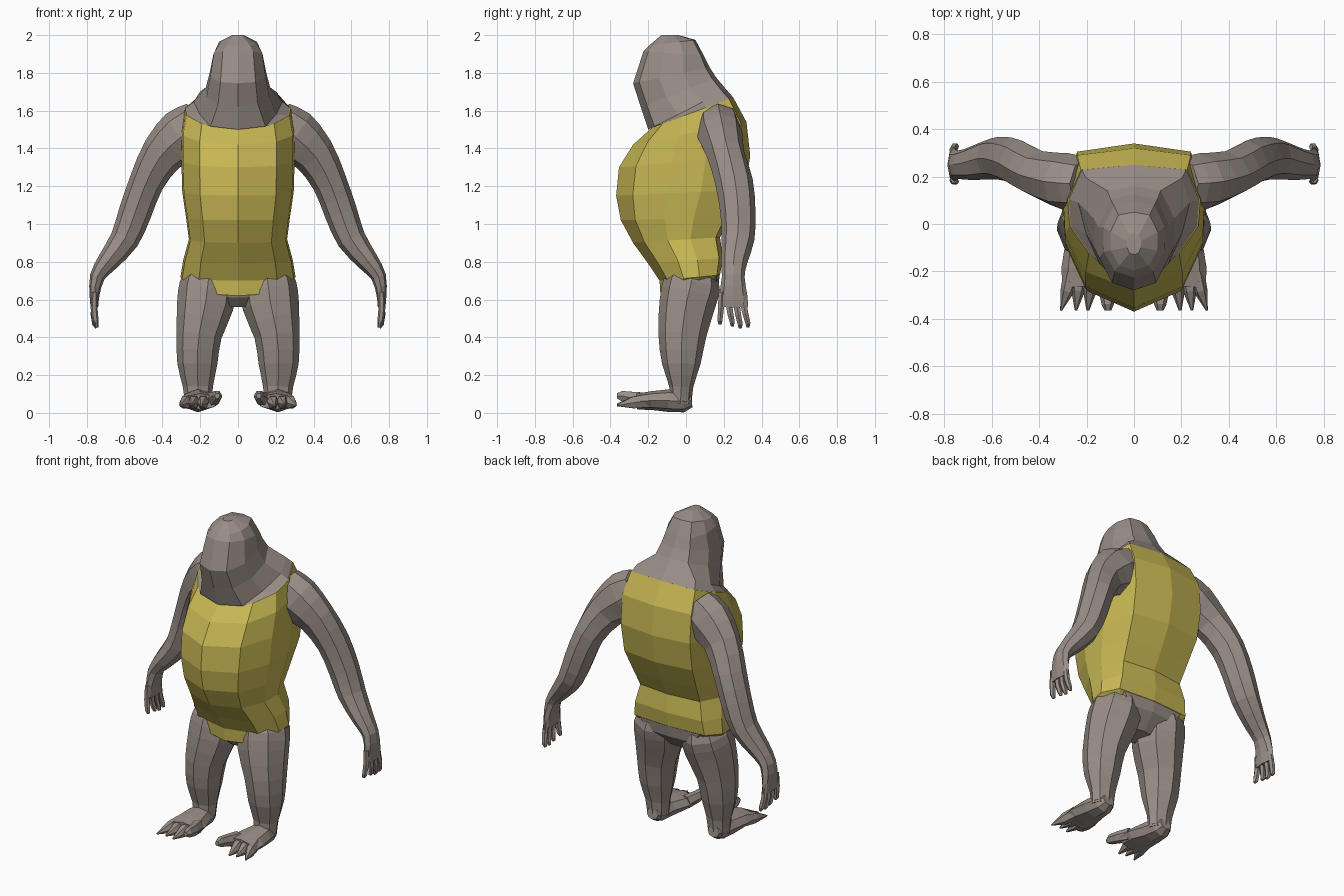
import bpy, bmesh
from math import sin, cos, pi
from mathutils import Vector

if "Cube" in bpy.data.objects:
    bpy.data.objects.remove(bpy.data.objects["Cube"])

yellow = bpy.data.materials.new("yellow_suit")
yellow.diffuse_color = (0.58, 0.48, 0.09, 1)
yellow.use_nodes = True
yellow.node_tree.nodes["Principled BSDF"].inputs["Base Color"].default_value = yellow.diffuse_color
fur = bpy.data.materials.new("grey_brown_fur")
fur.diffuse_color = (0.32, 0.27, 0.24, 1)
fur.use_nodes = True
fur.node_tree.nodes["Principled BSDF"].inputs["Base Color"].default_value = fur.diffuse_color


def skin(bm, rings):
    """Bridge equal rings of points and cap both ends."""
    vs = [[bm.verts.new(p) for p in r] for r in rings]
    n = len(vs[0])
    for a, b in zip(vs, vs[1:]):
        for i in range(n):
            bm.faces.new((a[i], a[(i + 1) % n], b[(i + 1) % n], b[i]))
    bm.faces.new(vs[0][::-1])
    bm.faces.new(vs[-1])


def refine(path):
    """Add one smoothly interpolated section between each pair."""
    out = []
    for i in range(len(path) - 1):
        a, b = path[i], path[i + 1]
        p, q = path[max(i - 1, 0)], path[min(i + 2, len(path) - 1)]
        out += [a, tuple((9 * (s + t) - u - v) / 16 for s, t, u, v in zip(a, b, p, q))]
    return out + [path[-1]]


def tube(bm, path, ref, n=8):
    """Path of (x, y, z, r_side, r_ref); cross-sections face along the path."""
    pts = [Vector(p[:3]) for p in path]
    rings = []
    for i, p in enumerate(path):
        t = (pts[min(i + 1, len(pts) - 1)] - pts[max(i - 1, 0)]).normalized()
        u = t.cross(Vector(ref)).normalized()
        v = u.cross(t).normalized()
        rings.append([pts[i] + u * p[3] * cos(2 * pi * k / n) + v * p[4] * sin(2 * pi * k / n)
                      for k in range(n)])
    skin(bm, rings)


BODY = [(0, 0), (.68, .13), (.97, .4), (1, .66), (.80, .95), (0, 1)]
NECK = [(0, 0), (.62, .08), (.86, .38), (1, .70), (.86, .95), (0, 1)]
HEAD = [(0, 0), (.62, .08), (.98, .34), (1, .66), (.66, .95), (0, 1)]


def body_ring(yf, yb, w, zf, zb, half=BODY):
    """Tilted closed section, ridged in front and flatter behind."""
    full = half + [(-a, t) for a, t in half[-2:0:-1]]
    return [(a * w, yf + (yb - yf) * t, zf + (zb - zf) * t) for a, t in full]


def finish(bm, name, mat=fur, mirror=False):
    bmesh.ops.recalc_face_normals(bm, faces=bm.faces)
    me = bpy.data.meshes.new(name)
    bm.to_mesh(me)
    bm.free()
    ob = bpy.data.objects.new(name, me)
    bpy.context.collection.objects.link(ob)
    me.materials.append(mat)
    if mirror:
        m = ob.modifiers.new("mirror", 'MIRROR')
        m.use_mirror_merge = False
    return ob


# Torso in the yellow suit
bm = bmesh.new()
skin(bm, [body_ring(*r) for r in [
    (-.18, .25, .28, 1.51, 1.67),
    (-.28, .32, .30, 1.42, 1.54),
    (-.355, .34, .30, 1.30, 1.36),
    (-.37, .31, .295, 1.15, 1.18),
    (-.345, .24, .275, 1.02, 1.04),
    (-.28, .18, .26, .90, .93),
    (-.20, .195, .29, .79, .82),
    (-.14, .18, .305, .70, .73),
    (-.135, .15, .26, .62, .70)]])
finish(bm, "torso", yellow)

# Grey crotch between the legs
bm = bmesh.new()
skin(bm, [body_ring(*r) for r in [
    (-.12, .18, .27, .67, .74),
    (-.10, .17, .2, .61, .66),
    (-.05, .09, .07, .56, .57)]])
finish(bm, "crotch")

# Head running down into the sloped neck
bm = bmesh.new()
skin(bm, [body_ring(*r, h) for *r, h in [
    (-.18, .25, .275, 1.51, 1.67, BODY),
    (-.20, .215, .235, 1.50, 1.71, NECK),
    (-.24, .16, .17, 1.62, 1.775, HEAD),
    (-.28, .125, .15, 1.745, 1.83, HEAD),
    (-.225, .095, .13, 1.915, 1.89, HEAD),
    (-.195, .05, .1, 1.945, 1.975, HEAD),
    (-.13, -.04, .03, 2.0, 2.0, HEAD)]])
finish(bm, "head")

# Arms with palm
bm = bmesh.new()
tube(bm, refine([
    (.20, .17, 1.54, .12, .11),
    (.29, .18, 1.47, .145, .12),
    (.40, .21, 1.37, .115, .10),
    (.485, .255, 1.22, .092, .10),
    (.545, .275, 1.06, .087, .093),
    (.60, .275, .92, .077, .087),
    (.69, .255, .80, .057, .07),
    (.745, .25, .72, .04, .06),
    (.76, .25, .62, .026, .075),
    (.76, .25, .56, .02, .078)]), (0, 1, 0))
finish(bm, "arm", mirror=True)

# Fingers and thumb
bm = bmesh.new()
for y0, y1, top, tip in [(.19, .18, .64, .47), (.225, .245, .59, .46),
                         (.265, .287, .59, .45), (.30, .328, .60, .455)]:
    tube(bm, [(.76, y0, top, .016, .02), (.762, (y0 + y1) / 2, (top + tip) / 2, .018, .018),
              (.755, y1, tip + .02, .017, .015), (.747, y1, tip, .009, .009)], (0, 1, 0), 6)
finish(bm, "fingers", mirror=True)

# Legs
bm = bmesh.new()
tube(bm, refine([
    (.15, .035, .735, .12, .12),
    (.16, .03, .68, .148, .152),
    (.174, .005, .57, .15, .147),
    (.207, -.02, .41, .12, .127),
    (.215, -.025, .26, .106, .102),
    (.212, -.025, .14, .08, .064),
    (.212, -.03, .05, .07, .06)]), (0, 1, 0))
finish(bm, "leg", mirror=True)

# Feet
bm = bmesh.new()
tube(bm, [
    (.212, .03, .065, .04, .035),
    (.212, -.01, .06, .065, .057),
    (.212, -.09, .065, .08, .06),
    (.205, -.18, .065, .102, .05),
    (.20, -.26, .06, .102, .042)], (0, 0, 1))
finish(bm, "foot", mirror=True)

# Pointed outer toes and the rounded inner toe
bm = bmesh.new()
for x0, x1, z1, r in [(.262, .308, .04, .004), (.23, .245, .045, .005), (.18, .195, .04, .006)]:
    tube(bm, [(x0, -.2, .065, .034, .04), (x0 * .6 + x1 * .4, -.28, .055, .03, .036),
              (x1, -.365, z1, r, r)], (0, 0, 1), 6)
tube(bm, [(.14, -.2, .07, .037, .042), (.118, -.28, .08, .032, .036),
          (.11, -.34, .09, .026, .03), (.11, -.365, .09, .014, .016)], (0, 0, 1), 6)
finish(bm, "toes", mirror=True)
